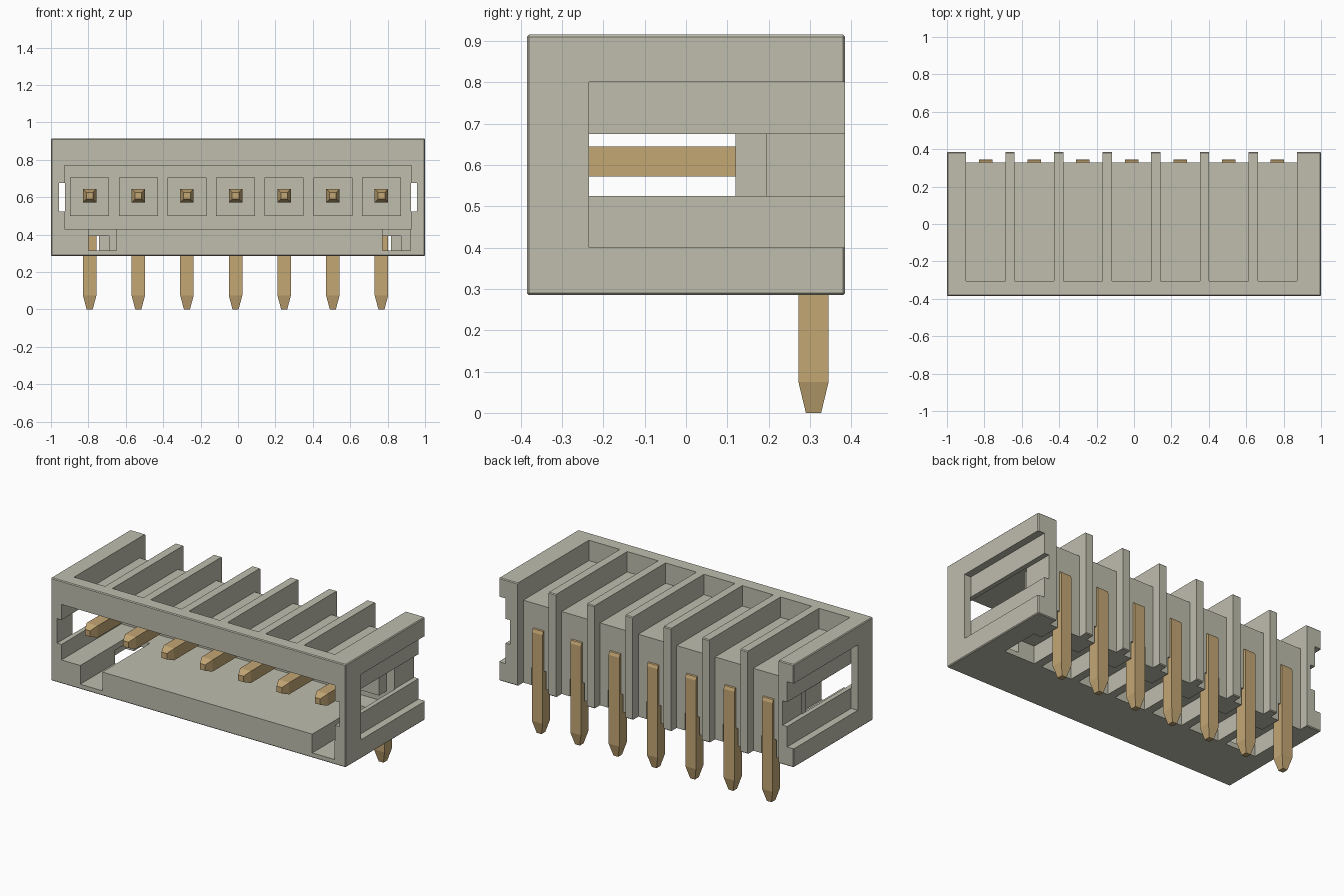
import bpy, bmesh

cube = bpy.data.objects.get("Cube")
if cube:
    bpy.data.objects.remove(cube, do_unlink=True)


def material(name, rgb):
    m = bpy.data.materials.new(name)
    m.use_nodes = True
    m.diffuse_color = (*rgb, 1)
    m.node_tree.nodes["Principled BSDF"].inputs["Base Color"].default_value = (*rgb, 1)
    return m


plastic = material("warm grey plastic", (0.52, 0.51, 0.42))
brass = material("brass", (0.55, 0.385, 0.175))


def add_box(bm, x0, x1, y0, y1, z0, z1):
    add_prism(bm, x0, x1, [(y0, z0), (y1, z0), (y1, z1), (y0, z1)])


def add_prism(bm, x0, x1, profile):
    """Extrude a (y, z) outline along x."""
    face = bm.faces.new([bm.verts.new((x0, y, z)) for y, z in profile])
    out = bmesh.ops.extrude_face_region(bm, geom=[face])["geom"]
    moved = [v for v in out if isinstance(v, bmesh.types.BMVert)]
    bmesh.ops.translate(bm, verts=moved, vec=(x1 - x0, 0, 0))


def make_object(name, bm, mat):
    bmesh.ops.recalc_face_normals(bm, faces=bm.faces[:])
    me = bpy.data.meshes.new(name)
    bm.to_mesh(me)
    bm.free()
    me.materials.append(mat)
    ob = bpy.data.objects.new(name, me)
    bpy.context.scene.collection.objects.link(ob)
    return ob


def cut(target, bm):
    """Subtract a set of separate solids from the target."""
    tool = make_object("cutter", bm, plastic)
    tool.hide_render = True
    mod = target.modifiers.new("cut", "BOOLEAN")
    mod.operation = "DIFFERENCE"
    mod.solver = "EXACT"
    mod.object = tool
    bpy.context.view_layer.objects.active = target
    bpy.ops.object.modifier_apply(modifier=mod.name)
    bpy.data.objects.remove(tool, do_unlink=True)


pin_x = [-0.013 + 0.26 * (i - 3) for i in range(7)]

# Housing block with softened edges
bm = bmesh.new()
add_box(bm, -1, 1, -0.385, 0.385, 0.285, 0.915)
bmesh.ops.bevel(bm, geom=bm.edges[:], offset=0.005, segments=1, affect="EDGES")
housing = make_object("housing", bm, plastic)

# Mating cavity and shallow side recesses
bm = bmesh.new()
add_box(bm, -0.927, 0.927, -0.5, 0.195, 0.43, 0.77)
for s in (-1, 1):
    add_box(bm, min(s * 0.955, s * 1.1), max(s * 0.955, s * 1.1), -0.235, 0.5, 0.40, 0.80)
cut(housing, bm)

# Side grooves, opening the windows
bm = bmesh.new()
for s in (-1, 1):
    add_box(bm, min(s * 0.924, s * 0.957), max(s * 0.924, s * 0.957), -0.5, 0.5, 0.525, 0.675)
cut(housing, bm)

# Top slots running down the back between the ribs
bm = bmesh.new()
for x in pin_x:
    add_prism(bm, x - 0.105, x + 0.105,
              [(-0.305, 1), (-0.305, 0.79), (0.33, 0.79), (0.33, 0.2), (0.5, 0.2), (0.5, 1)])
cut(housing, bm)

# Underside slots
bm = bmesh.new()
for x in pin_x:
    add_box(bm, x - 0.104, x + 0.104, -0.05, 0.195, 0.2, 0.394)
cut(housing, bm)

# Pin channels through the rear blocks, and the two keying notches
bm = bmesh.new()
for x in pin_x:
    add_box(bm, x - 0.05, x + 0.05, 0.15, 0.45, 0.19, 0.393)
for x0, x1 in ((-0.80, -0.65), (0.773, 0.923)):
    add_box(bm, x0, x1, -0.5, 0.075, 0.315, 0.5)
cut(housing, bm)

# Square collars around the pins on the cavity's rear wall
bm = bmesh.new()
for x in pin_x:
    add_box(bm, x - 0.104, x + 0.104, 0.12, 0.197, 0.50, 0.705)
make_object("pin_collars", bm, plastic)

# Bent pins: rings of (outer y, z), (inner y, z), half width
rings = [
    ((-0.325, 0.626), (-0.325, 0.590), 0.018),
    ((-0.280, 0.644), (-0.280, 0.572), 0.036),
    ((0.320, 0.644), (0.270, 0.572), 0.036),
    ((0.338, 0.637), (0.271, 0.571), 0.036),
    ((0.345, 0.619), (0.272, 0.570), 0.036),
    ((0.345, 0.075), (0.272, 0.075), 0.036),
    ((0.327, 0.000), (0.290, 0.000), 0.016),
]
for i, x in enumerate(pin_x):
    bm = bmesh.new()
    loops = [[bm.verts.new((x - h, *a)), bm.verts.new((x + h, *a)),
              bm.verts.new((x + h, *b)), bm.verts.new((x - h, *b))] for a, b, h in rings]
    for p, q in zip(loops, loops[1:]):
        for k in range(4):
            n = (k + 1) % 4
            bm.faces.new((p[k], p[n], q[n], q[k]))
    bm.faces.new(loops[0])
    bm.faces.new(loops[-1])
    make_object(f"pin_{i + 1}", bm, brass)
